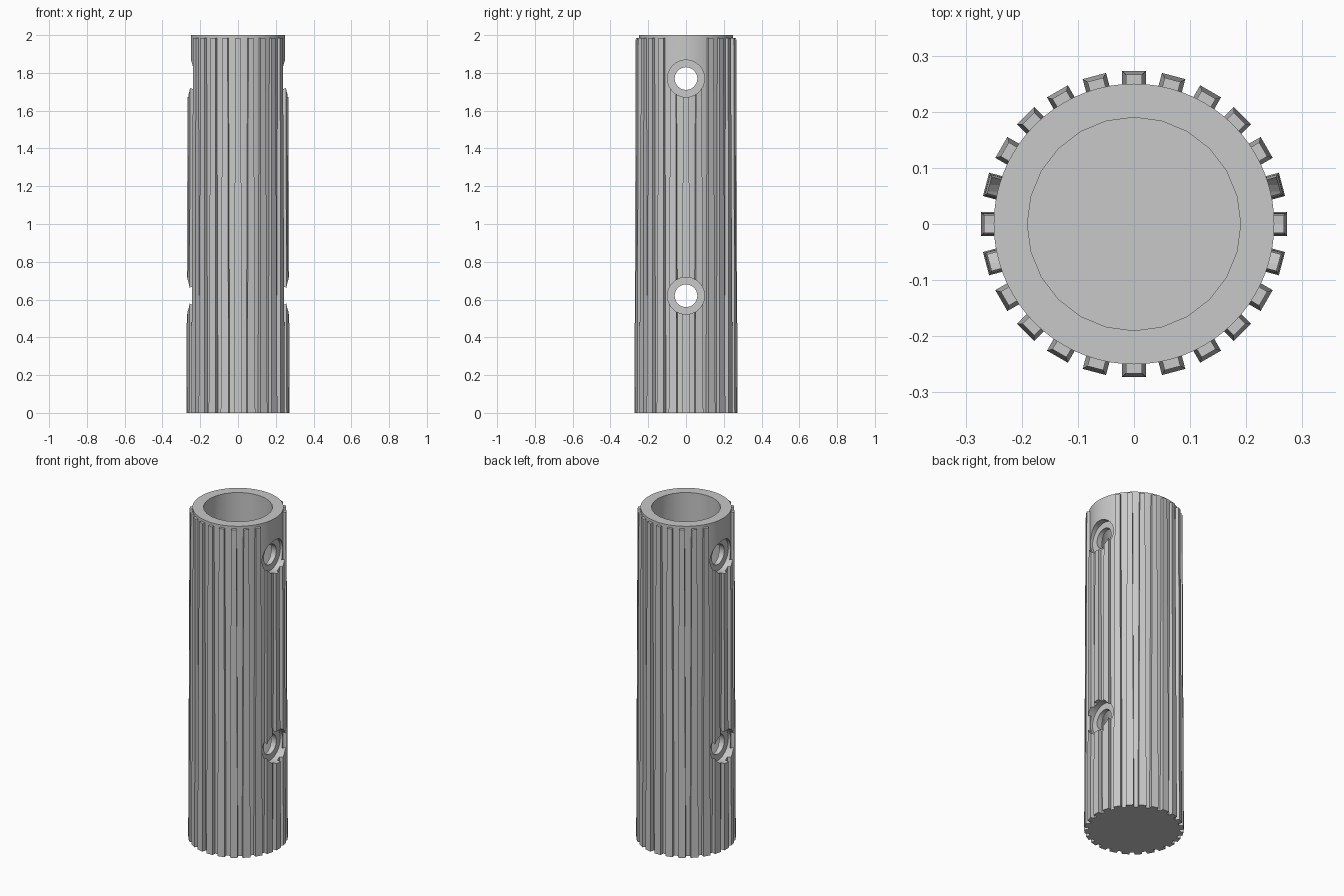
import bpy, bmesh, math
from mathutils import Matrix, Vector

if "Cube" in bpy.data.objects:
    bpy.data.objects.remove(bpy.data.objects["Cube"])

HOLES = (0.62, 1.77)          # heights of the cross holes
HEIGHT, RIB_TOP, FLOOR = 2.0, 1.985, 0.39
RIBS = 24

grey = bpy.data.materials.new("plain grey")
grey.diffuse_color = (0.58, 0.58, 0.58, 1)
grey.use_nodes = True
grey.node_tree.nodes["Principled BSDF"].inputs["Base Color"].default_value = grey.diffuse_color


def finish(name, bm):
    bmesh.ops.recalc_face_normals(bm, faces=bm.faces[:])
    me = bpy.data.meshes.new(name)
    bm.to_mesh(me)
    bm.free()
    ob = bpy.data.objects.new(name, me)
    bpy.context.collection.objects.link(ob)
    me.materials.append(grey)
    return ob


def cylinder(name, radius, length, centre, sides, along_x=False):
    bm = bmesh.new()
    m = Matrix.Translation(Vector(centre))
    if along_x:
        m = m @ Matrix.Rotation(math.pi / 2, 4, 'Y')
    bmesh.ops.create_cone(bm, cap_ends=True, segments=sides, radius1=radius,
                          radius2=radius, depth=length, matrix=m)
    return finish(name, bm)


def box(name, size, centre):
    bm = bmesh.new()
    m = Matrix.Translation(Vector(centre)) @ Matrix.Diagonal((*size, 1))
    bmesh.ops.create_cube(bm, size=1, matrix=m)
    return finish(name, bm)


def cut(target, cutter):
    mod = target.modifiers.new("cut", 'BOOLEAN')
    mod.operation, mod.solver, mod.object = 'DIFFERENCE', 'EXACT', cutter
    bpy.context.view_layer.objects.active = target
    bpy.ops.object.modifier_apply(modifier=mod.name)
    bpy.data.objects.remove(cutter)


# Round body with a blind bore from the top
body = cylinder("tube_body", 0.25, HEIGHT, (0, 0, HEIGHT / 2), 72)
cut(body, cylinder("bore_cutter", 0.19, 2, (0, 0, FLOOR + 1), 24))

# Grip ribs that taper towards the top
bm = bmesh.new()
for i in range(RIBS):
    turn = Matrix.Rotation(2 * math.pi * i / RIBS, 3, 'Z')
    rings = []
    for z, outer, half in ((0, 0.273, 0.0215), (RIB_TOP, 0.266, 0.0145)):
        rings.append([bm.verts.new(turn @ Vector((x, y, z))) for x, y in
                      ((0.24, -half), (outer, -half), (outer, half), (0.24, half))])
    low, high = rings
    bm.faces.new(low[::-1])
    bm.faces.new(high)
    for k in range(4):
        n = (k + 1) % 4
        bm.faces.new((low[k], low[n], high[n], high[k]))
ribs = finish("grip_ribs", bm)

# Cross holes with flat counterbores on both sides
for z in HOLES:
    cut(body, cylinder("hole_cutter", 0.06, 1, (0, 0, z), 32, True))
    for side in (-1, 1):
        for part in (body, ribs):
            cut(part, cylinder("counterbore_cutter", 0.098, 0.2,
                               (side * 0.315, 0, z), 40, True))

# Clear the ribs above the upper holes
for side in (-1, 1):
    cut(ribs, box("slot_cutter", (0.2, 0.196, 0.4), (side * 0.3, 0, HOLES[1] + 0.2)))

# Smooth the round walls, keep edges sharp
bpy.ops.object.select_all(action='DESELECT')
body.select_set(True)
bpy.context.view_layer.objects.active = body
bpy.ops.object.shade_smooth_by_angle(angle=math.radians(30))
